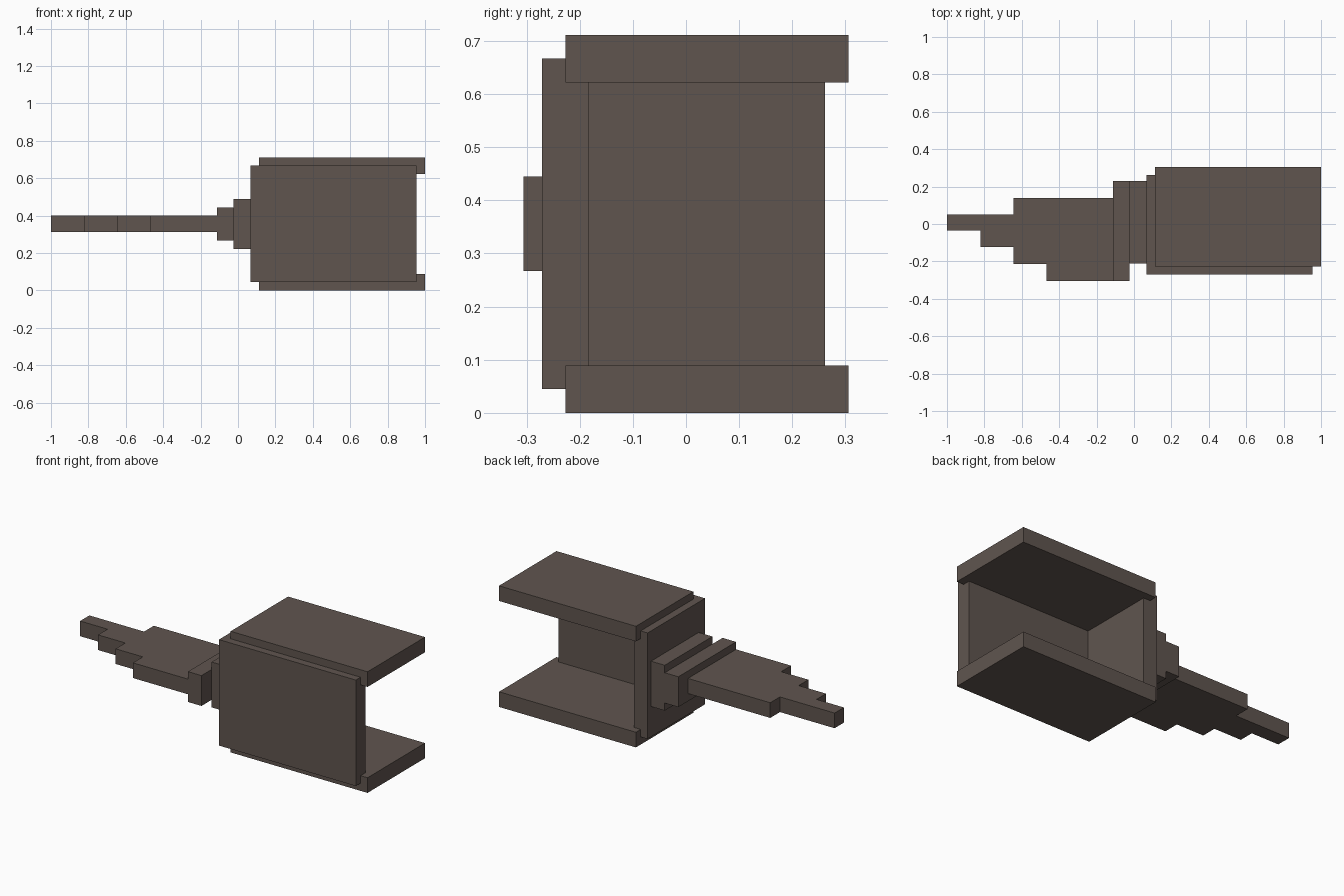
import bpy
import bmesh

if "Cube" in bpy.data.objects:
    bpy.data.objects.remove(bpy.data.objects["Cube"], do_unlink=True)

# Single dark brown-grey material
COLOUR = (0.117, 0.091, 0.078, 1.0)
mat = bpy.data.materials.new("dark_taupe")
mat.use_nodes = True
mat.diffuse_color = COLOUR
bsdf = mat.node_tree.nodes["Principled BSDF"]
bsdf.inputs["Base Color"].default_value = COLOUR
bsdf.inputs["Roughness"].default_value = 0.9


def slab(name, outline, z0, z1):
    """Extrude a flat xy outline from z0 up to z1."""
    bm = bmesh.new()
    base = bm.faces.new([bm.verts.new((x, y, z0)) for x, y in outline])
    top = bmesh.ops.extrude_face_region(bm, geom=[base])["geom"]
    verts = [g for g in top if isinstance(g, bmesh.types.BMVert)]
    bmesh.ops.translate(bm, verts=verts, vec=(0, 0, z1 - z0))
    bmesh.ops.recalc_face_normals(bm, faces=bm.faces)
    mesh = bpy.data.meshes.new(name)
    bm.to_mesh(mesh)
    bm.free()
    mesh.materials.append(mat)
    obj = bpy.data.objects.new(name, mesh)
    bpy.context.collection.objects.link(obj)
    return obj


def rect(x0, x1, y0, y1):
    return [(x0, y0), (x1, y0), (x1, y1), (x0, y1)]


# Housing: top and bottom plates
for name, z in (("bottom_plate", 0.0), ("top_plate", 0.622)):
    slab(name, rect(0.111, 1.0, -0.227, 0.306), z, z + 0.089)

# Housing: front panel and end wall joined as an L
slab("front_and_end_wall",
     [(0.066, -0.271), (0.955, -0.271), (0.955, -0.183),
      (0.155, -0.183), (0.155, 0.262), (0.066, 0.262)], 0.045, 0.667)

# Stepped collar between housing and blade
slab("collar_large", rect(-0.023, 0.066, -0.212, 0.23), 0.223, 0.489)
slab("collar_small", rect(-0.111, -0.023, -0.306, 0.23), 0.267, 0.445)

# Stepped blade
slab("blade",
     [(-1.0, -0.036), (-0.822, -0.036), (-0.822, -0.124), (-0.645, -0.124),
      (-0.645, -0.214), (-0.468, -0.214), (-0.468, -0.306), (-0.111, -0.306),
      (-0.111, 0.14), (-0.645, 0.14), (-0.645, 0.05), (-1.0, 0.05)],
     0.312, 0.401)
